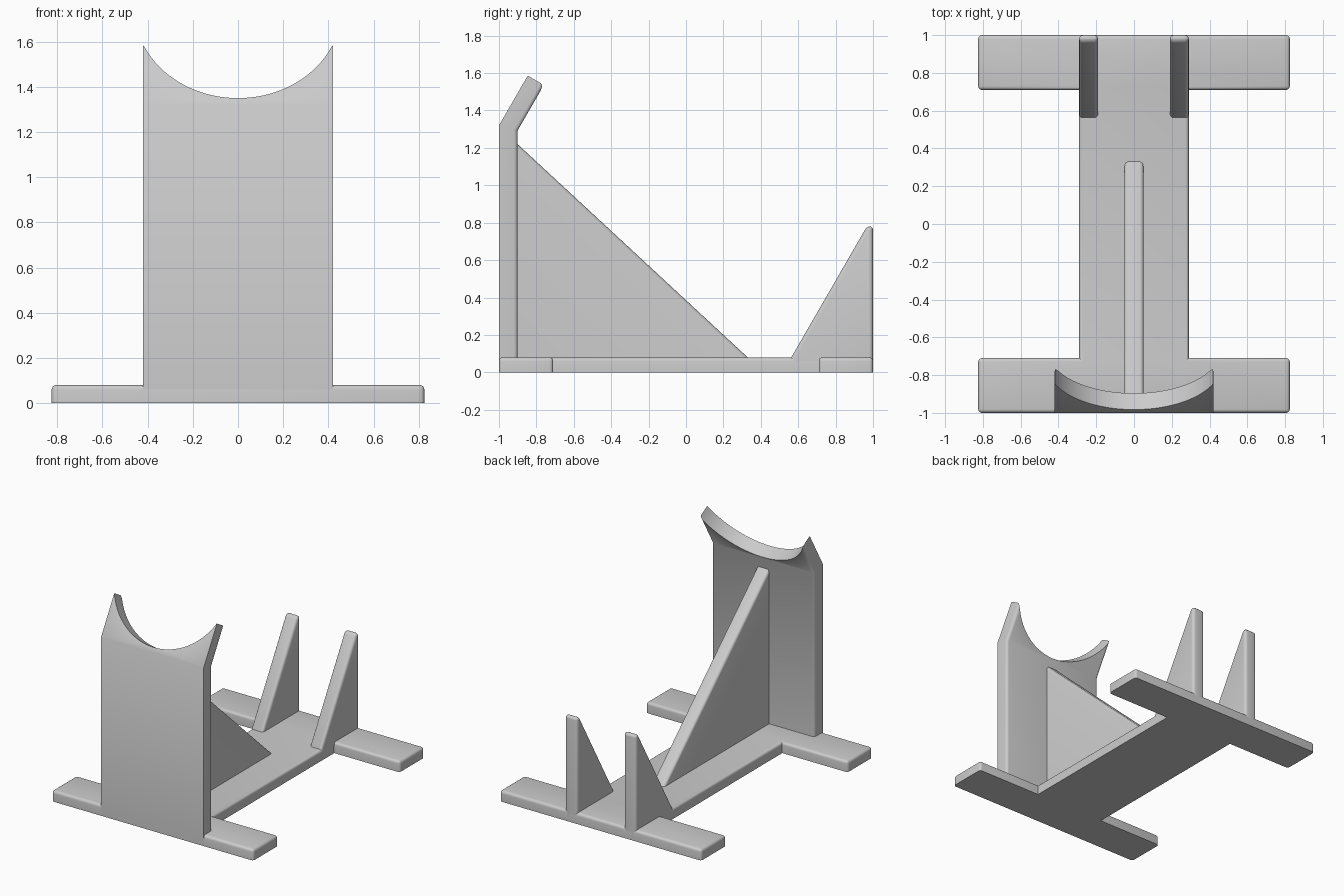
import bpy, bmesh, math
from mathutils import Vector, Matrix

cube = bpy.data.objects.get("Cube")
if cube:
    bpy.data.objects.remove(cube, do_unlink=True)

# One plain grey for the whole stand
grey = bpy.data.materials.new("plain grey")
grey.use_nodes = True
colour = (0.6, 0.6, 0.6, 1)
grey.diffuse_color = colour
grey.node_tree.nodes["Principled BSDF"].inputs["Base Color"].default_value = colour

ROUND = 0.02


def prism(name, points, direction, rounded):
    """Extrude a flat outline along direction, then round the edges picked by a rule."""
    bm = bmesh.new()
    face = bm.faces.new([bm.verts.new(p) for p in points])
    new = bmesh.ops.extrude_face_region(bm, geom=[face])["geom"]
    bmesh.ops.translate(bm, vec=direction, verts=[v for v in new if isinstance(v, bmesh.types.BMVert)])
    bmesh.ops.recalc_face_normals(bm, faces=bm.faces)
    bm.normal_update()
    edges = [e for e in bm.edges if rounded(e)]
    bmesh.ops.bevel(bm, geom=edges, offset=ROUND, segments=4, profile=0.5, affect='EDGES')
    mesh = bpy.data.meshes.new(name)
    bm.to_mesh(mesh)
    bm.free()
    mesh.materials.append(grey)
    obj = bpy.data.objects.new(name, mesh)
    bpy.context.collection.objects.link(obj)
    return obj


def activate(obj):
    bpy.ops.object.select_all(action='DESELECT')
    obj.select_set(True)
    bpy.context.view_layer.objects.active = obj


def middle(e):
    return (e.verts[0].co + e.verts[1].co) / 2


def side_outline(x, yz):
    return [(x, y, z) for y, z in yz]


# H-shaped base: rounded on top and at its outer corners
half_width, neck, foot, thick = 0.825, 0.29, 0.71, 0.08
quarter = [(half_width, 1), (half_width, foot), (neck, foot)]
right_side = quarter + [(x, -y) for x, y in reversed(quarter)]
outline = right_side + [(-x, -y) for x, y in right_side]


def base_rule(e):
    m = middle(e)
    return m.z > thick - 0.001 or (0.001 < m.z and abs(m.x) > neck + 0.1)


base = prism("base", [(x, y, 0) for x, y in outline], (0, 0, thick), base_rule)

# Upright plate with a leaning top
half_plate, depth, crease, lean_length = 0.42, 0.1, 1.32, 0.32
lean = Vector((0, 0.5, math.sqrt(0.75)))
normal = Vector((0, lean.z, -lean.y))
fold = Vector((0, -1, crease))
tip = fold + lean * lean_length
back_tip = tip + normal * depth
inner = (-1 + depth, crease - depth * math.tan(math.radians(15)))
plate_side = [(-1, 0), (-1, crease), tip.yz, back_tip.yz, inner, (-1 + depth, 0)]


def plate_rule(e):
    m = middle(e)
    at_side = abs(m.x) > half_plate - 0.001
    on_back = all(v.co.y > -1 + depth - 0.001 for v in e.verts)
    at_tip = all(v.co.z > crease + 0.1 for v in e.verts)
    return (at_side and on_back and m.z > 0.01) or at_tip


plate = prism("upright_plate", side_outline(-half_plate, plate_side), (2 * half_plate, 0, 0), plate_rule)

# Round cradle cut square through the leaning top
radius = 0.458
bm = bmesh.new()
bmesh.ops.create_cone(bm, cap_ends=True, segments=128, radius1=radius, radius2=radius, depth=0.5)
centre = fold + lean * (0.035 + radius) + normal * depth / 2
turn = normal.to_track_quat('Z', 'Y').to_matrix().to_4x4()
bm.transform(Matrix.Translation(centre) @ turn)
mesh = bpy.data.meshes.new("cradle_cutter")
bm.to_mesh(mesh)
bm.free()
mesh.materials.append(grey)
cutter = bpy.data.objects.new("cradle_cutter", mesh)
cutter.hide_render = True
bpy.context.collection.objects.link(cutter)
activate(plate)
cut = plate.modifiers.new("cradle", 'BOOLEAN')
cut.operation = 'DIFFERENCE'
cut.solver = 'EXACT'
cut.object = cutter
bpy.ops.object.modifier_apply(modifier=cut.name)
bpy.data.objects.remove(cutter, do_unlink=True)

# Central triangular brace behind the plate
brace_side = [(-0.92, 0.04), (-0.92, 1.238), (0.373, 0.04)]


def slope_rule(e):
    ys = [v.co.y for v in e.verts]
    zs = [v.co.z for v in e.verts]
    return abs(ys[0] - ys[1]) > 0.1 and abs(zs[0] - zs[1]) > 0.1


brace = prism("centre_brace", side_outline(-0.05, brace_side), (0.1, 0, 0), slope_rule)

# Pair of rear stops
stop_side = [(0.54, 0.04), (0.967, 0.78), (1, 0.78), (1, 0)]
stop_side.append((0.54, 0))


def stop_rule(e):
    m = middle(e)
    return m.z > 0.05 and not (abs(e.verts[0].co.x - e.verts[1].co.x) > 0.01 and m.z < 0.1)


parts = [base, plate, brace]
for name, x in (("left_rear_stop", 0.19), ("right_rear_stop", -0.29)):
    parts.append(prism(name, side_outline(x, stop_side), (0.1, 0, 0), stop_rule))

# Smooth the rounded edges, keep the corners crisp
for obj in parts:
    activate(obj)
    bpy.ops.object.shade_smooth_by_angle(angle=math.radians(30))
